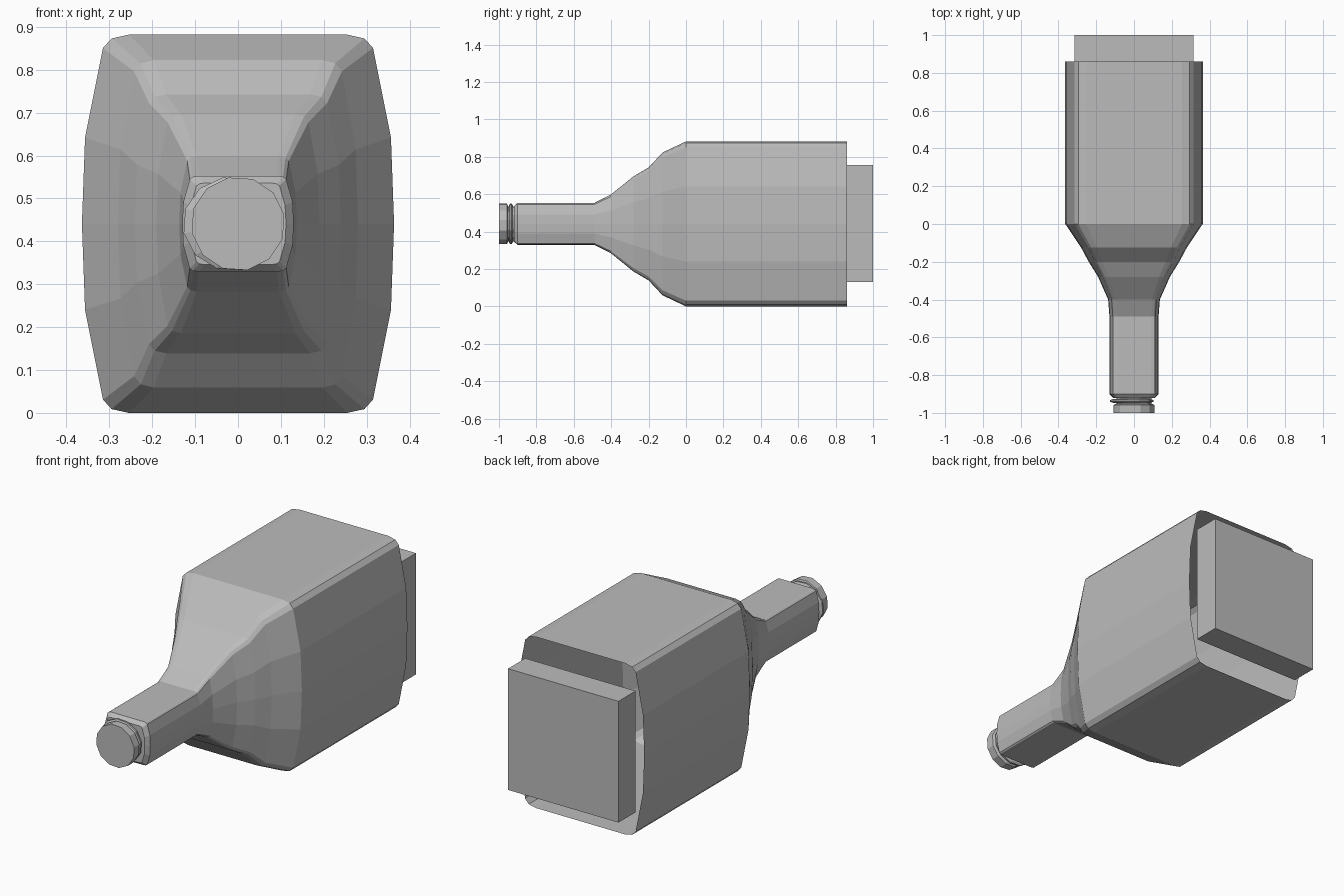
import bpy, bmesh, math
from mathutils import Matrix

cube = bpy.data.objects.get("Cube")
if cube:
    bpy.data.objects.remove(cube, do_unlink=True)

MID = 0.441  # height of the long axis

grey = bpy.data.materials.new("plain grey")
grey.use_nodes = True
GREY = (0.5, 0.5, 0.5, 1)
grey.diffuse_color = GREY
grey.node_tree.nodes["Principled BSDF"].inputs["Base Color"].default_value = GREY


def add_object(name, bm):
    bmesh.ops.recalc_face_normals(bm, faces=bm.faces)
    mesh = bpy.data.meshes.new(name)
    bm.to_mesh(mesh)
    bm.free()
    mesh.materials.append(grey)
    obj = bpy.data.objects.new(name, mesh)
    bpy.context.collection.objects.link(obj)
    return obj


def loft(name, section, stations, x=0, cap_front=True, cap_back=True):
    """Skin a unit section through (y, half width, half height) stations."""
    bm = bmesh.new()
    rings = [[bm.verts.new((x + u * w, y, MID + v * h)) for u, v in section]
             for y, w, h in stations]
    n = len(section)
    for a, b in zip(rings, rings[1:]):
        for i in range(n):
            j = (i + 1) % n
            bm.faces.new((a[i], a[j], b[j], b[i]))
    if cap_front:
        bm.faces.new(rings[0])
    if cap_back:
        bm.faces.new(rings[-1])
    return add_object(name, bm)


# Rounded section: bulging sides, clipped corners, flat top and bottom
side = [(0.98, 0.455), (0.865, 0.93), (0.81, 0.98), (0.70, 1.0)]
upper = [(1, 0)] + side + [(-u, v) for u, v in reversed(side)]
section = upper + [(-u, -v) for u, v in upper]

# Hollow body, funnel and neck, open at the back
loft("body_shell", section, [
    (-0.92, 0.112, 0.095), (-0.90, 0.13, 0.112), (-0.49, 0.13, 0.112),
    (-0.40, 0.137, 0.158), (-0.28, 0.19, 0.255), (-0.20, 0.24, 0.302),
    (-0.125, 0.28, 0.382), (0, 0.364, 0.441), (0.86, 0.364, 0.441),
], cap_back=False)

# Round spout pieces at the end of the neck
circle = [(math.cos(math.tau * i / 12 + 0.2), math.sin(math.tau * i / 12 + 0.2))
          for i in range(12)]
loft("spout_core", circle, [(-0.97, 0.095, 0.095), (-0.90, 0.095, 0.095)])
loft("spout_ring", circle, [(-0.947, 0.1, 0.1), (-0.941, 0.117, 0.11),
                            (-0.932, 0.117, 0.11), (-0.926, 0.1, 0.1)], x=-0.012)
loft("spout_cap", circle, [(-1.0, 0.11, 0.11), (-0.958, 0.11, 0.11),
                           (-0.952, 0.1, 0.1)])

# Square block at the back opening
bm = bmesh.new()
bmesh.ops.create_cube(bm, size=1, matrix=Matrix.Translation((0, 0.93, MID + 0.002))
                      @ Matrix.Diagonal((0.63, 0.14, 0.625, 1)))
add_object("back_block", bm)
